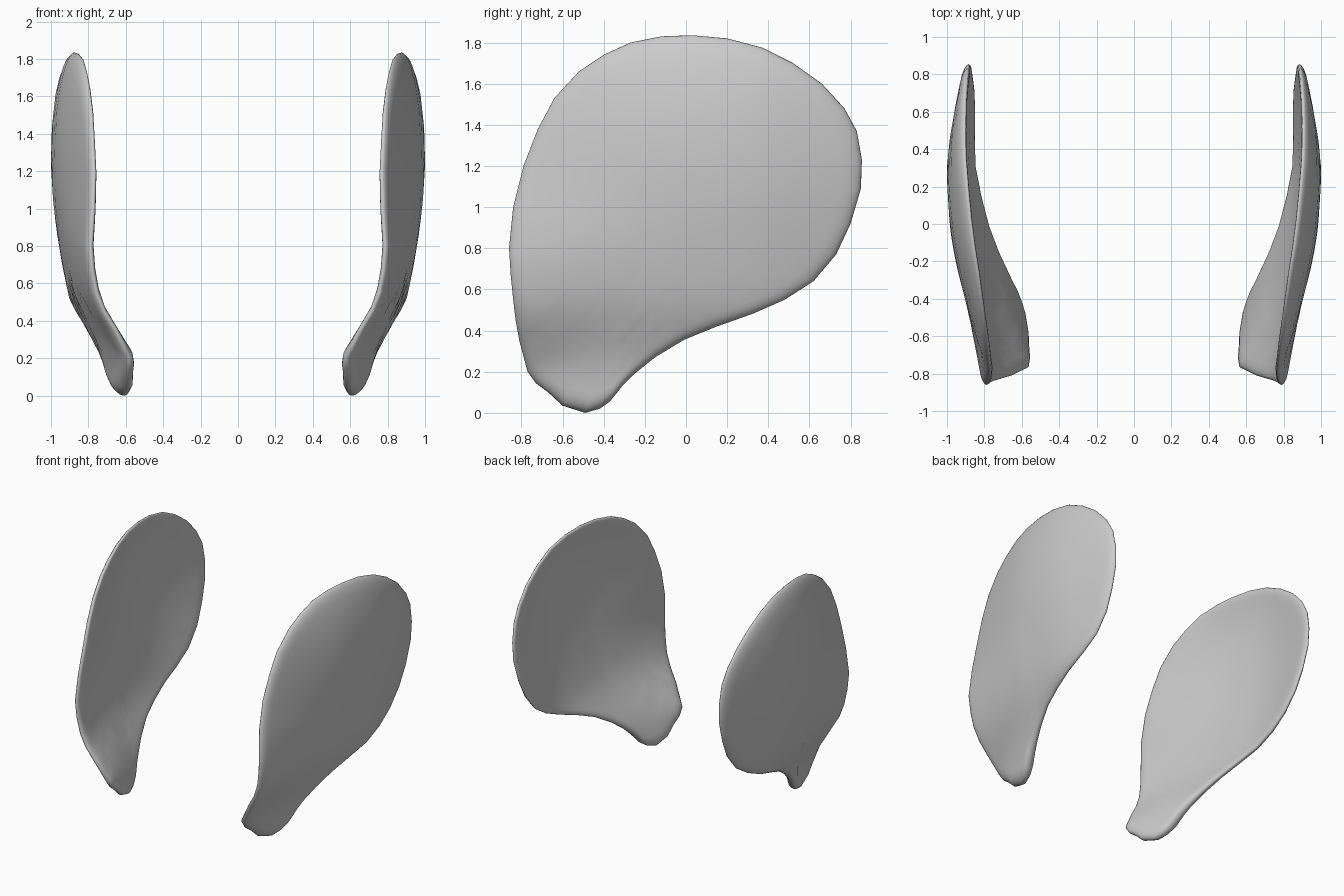
import bpy, math

if "Cube" in bpy.data.objects:
    bpy.data.objects.remove(bpy.data.objects["Cube"])

grey = bpy.data.materials.new("plain_grey")
grey.use_nodes = True
COLOUR = (0.6, 0.6, 0.6, 1)
grey.diffuse_color = COLOUR
grey.node_tree.nodes["Principled BSDF"].inputs["Base Color"].default_value = COLOUR

# Side outline of the shell (y, z)
OUTLINE = [(-.49, 0), (-.6, .035), (-.67, .1), (-.73, .145), (-.77, .2), (-.81, .35),
           (-.828, .45), (-.84, .55), (-.852, .67), (-.86, .8), (-.84, 1), (-.79, 1.2),
           (-.72, 1.38), (-.64, 1.53), (-.52, 1.66), (-.4, 1.74), (-.27, 1.8), (-.12, 1.83),
           (.03, 1.835), (.2, 1.82), (.37, 1.775), (.52, 1.7), (.66, 1.6), (.77, 1.48),
           (.83, 1.37), (.855, 1.23), (.85, 1.09), (.8, .92), (.73, .77), (.62, .64),
           (.48, .55), (.32, .48), (.15, .42), (-.01, .355), (-.15, .27), (-.25, .19),
           (-.31, .13), (-.37, .055), (-.42, .02)]
CENTRE = (-.15, .95)
# Inward bend of the outer surface along the depth and along the height
BEND_Y = [(-.87, .19), (-.6, .125), (-.4, .08), (-.2, .04), (0, .015), (.3, 0),
          (.5, .022), (.76, .07), (.87, .095)]
BEND_Z = [(0, .235), (.1, .22), (.25, .2), (.4, .148), (.5, .105), (.6, .08), (.8, .043),
          (1.05, .01), (1.3, 0), (1.55, .015), (1.7, .045), (1.84, .09)]
# Sideways shift of the front edge along the height
TWIST = [(0, -.01), (.2, -.01), (.4, .04), (.55, .052), (.8, .038), (1.1, -.025),
         (1.3, -.045), (1.55, -.06), (1.84, -.06)]
THICKNESS = [(0, .1), (.2, .075), (.5, .052), (1, .047), (1.84, .047)]
RINGS = [1, .995, .98, .96, .935, .9, .8, .65, .5, .35, .2]


def curve(points, t):
    """Smooth interpolation through (position, value) points."""
    t = min(max(t, points[0][0]), points[-1][0])
    i = next(k for k in range(len(points) - 1) if t <= points[k + 1][0])

    def slope(k):
        (x0, v0), (x1, v1) = points[max(k - 1, 0)], points[min(k + 1, len(points) - 1)]
        return (v1 - v0) / (x1 - x0)
    (x0, v0), (x1, v1) = points[i], points[i + 1]
    w = x1 - x0
    u = (t - x0) / w
    return (v0 * (1 + 2 * u) * (1 - u) ** 2 + slope(i) * w * u * (1 - u) ** 2
            + v1 * u * u * (3 - 2 * u) + slope(i + 1) * w * u * u * (u - 1))


def shell_point(p, scale, face):
    """Point on the outer (face=1) or inner (face=-1) skin, rounded at the rim."""
    y, z = (c + (q - c) * scale for c, q in zip(CENTRE, p))
    half = curve(THICKNESS, z) / 2
    twist = curve(TWIST, z) * max(0, -y / .8) ** 1.3
    middle = 1 - curve(BEND_Y, y) - curve(BEND_Z, z) + twist - half
    rim = max(0, (scale - .9) / .1)
    return (middle + face * half * math.sqrt(max(0, 1 - rim ** 2.5)), y, z)


def make_shell(name, side):
    # Rings run from the outer centre over the rim to the inner centre
    rows = [(s, 1) for s in reversed(RINGS)] + [(s, -1) for s in RINGS[1:]]
    n = len(OUTLINE)
    verts = [shell_point(p, s, f) for s, f in rows for p in OUTLINE]
    faces = [(r * n + i, r * n + (i + 1) % n, (r + 1) * n + (i + 1) % n, (r + 1) * n + i)
             for r in range(len(rows) - 1) for i in range(n)]
    first, last = len(verts), len(verts) + 1
    verts += [shell_point(CENTRE, 0, 1), shell_point(CENTRE, 0, -1)]
    end = (len(rows) - 1) * n
    for i in range(n):
        j = (i + 1) % n
        faces += [(first, j, i), (last, end + i, end + j)]
    mesh = bpy.data.meshes.new(name)
    mesh.from_pydata([(side * x, y, z) for x, y, z in verts], [], faces)
    mesh.materials.append(grey)
    obj = bpy.data.objects.new(name, mesh)
    bpy.context.collection.objects.link(obj)
    # Consistent normals and smooth shading
    bpy.ops.object.select_all(action='DESELECT')
    obj.select_set(True)
    bpy.context.view_layer.objects.active = obj
    bpy.ops.object.mode_set(mode='EDIT')
    bpy.ops.mesh.select_all(action='SELECT')
    bpy.ops.mesh.normals_make_consistent(inside=False)
    bpy.ops.object.mode_set(mode='OBJECT')
    bpy.ops.object.shade_smooth()


make_shell("left_shell", 1)
make_shell("right_shell", -1)
